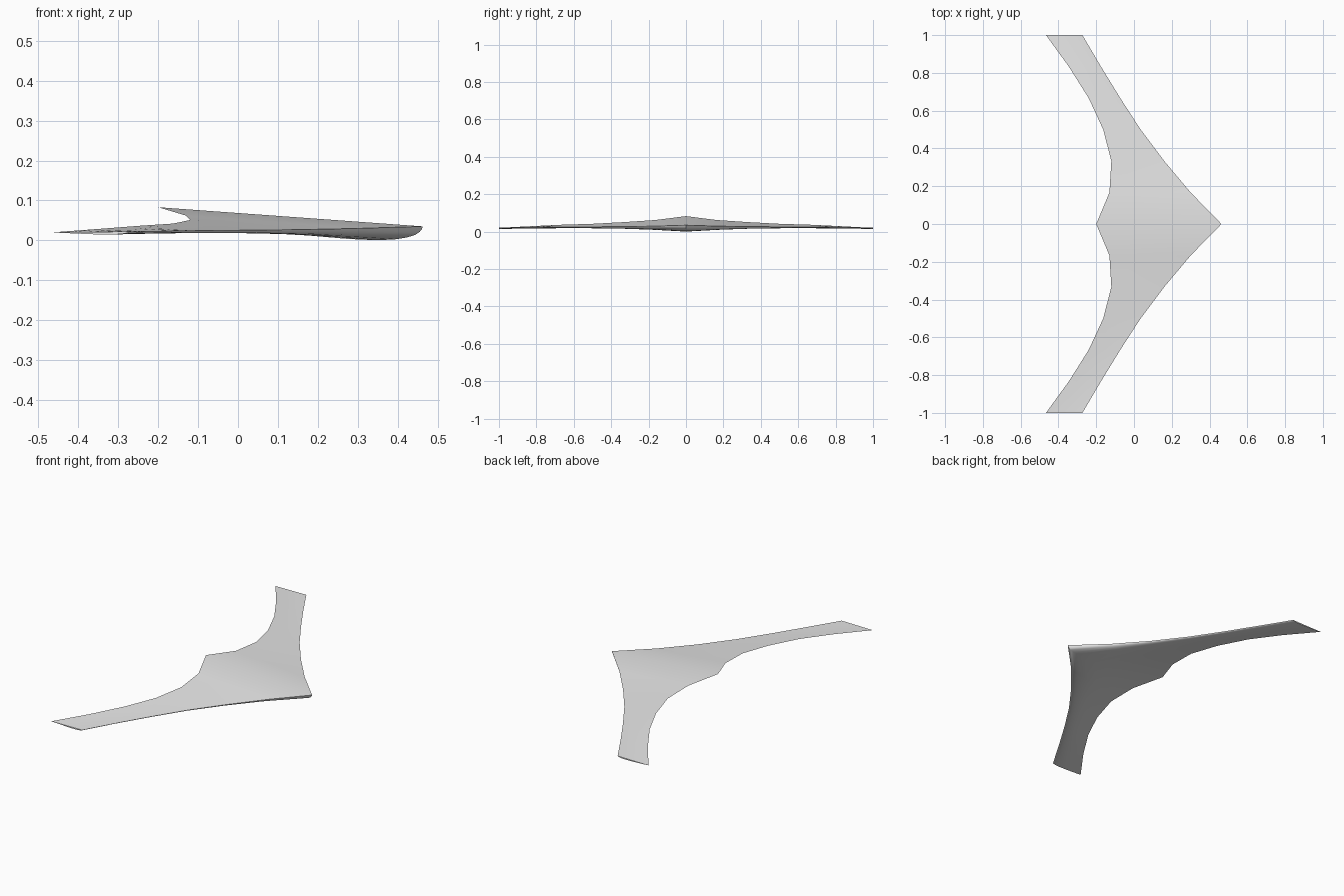
import bpy
import bmesh

cube = bpy.data.objects.get("Cube")
if cube:
    bpy.data.objects.remove(cube)

grey = bpy.data.materials.new("light_grey")
grey.use_nodes = True
colour = (0.8, 0.8, 0.8, 1)
grey.diffuse_color = colour
grey.node_tree.nodes["Principled BSDF"].inputs["Base Color"].default_value = colour

# Half-span stations, centre to tip: leading x, leading z, trailing x, trailing z, depth
stations = [
    (0.463, 0.035, -0.20, 0.083, 0.045),
    (0.30, 0.030, -0.13, 0.062, 0.027),
    (0.16, 0.027, -0.12, 0.051, 0.016),
    (0.035, 0.026, -0.163, 0.042, 0.011),
    (-0.073, 0.025, -0.24, 0.037, 0.009),
    (-0.175, 0.024, -0.345, 0.029, 0.008),
    (-0.273, 0.022, -0.466, 0.020, 0.007),
]
# Underside profile: chord fraction, fraction of full depth
belly = [(0.004, 0.17), (0.012, 0.32), (0.03, 0.51), (0.06, 0.68), (0.1, 0.82),
         (0.17, 0.95), (0.28, 1), (0.4, 0.91), (0.55, 0.71), (0.75, 0.4)]


def section(bm, y, lead_x, lead_z, trail_x, trail_z, depth):
    """Flat-topped airfoil loop with shared leading and trailing points."""
    upper = [(0, 0)] + [(t, 0) for t, d in belly] + [(1, 0)]
    loop = upper + belly[::-1]
    return [bm.verts.new((lead_x + t * (trail_x - lead_x), y,
                          lead_z + t * (trail_z - lead_z) - d * depth))
            for t, d in loop]


# Swept flying wing, lofted from tip to tip
bm = bmesh.new()
last = len(stations) - 1
rings = [section(bm, i / last, *stations[abs(i)]) for i in range(-last, last + 1)]
for a, b in zip(rings, rings[1:]):
    for k in range(len(a)):
        n = (k + 1) % len(a)
        bm.faces.new((a[k], a[n], b[n], b[k]))
bm.faces.new(rings[0])
bm.faces.new(rings[-1])
bmesh.ops.recalc_face_normals(bm, faces=bm.faces)

mesh = bpy.data.meshes.new("flying_wing")
bm.to_mesh(mesh)
bm.free()
mesh.materials.append(grey)
wing = bpy.data.objects.new("flying_wing", mesh)
bpy.context.collection.objects.link(wing)

bpy.ops.object.select_all(action='DESELECT')
wing.select_set(True)
bpy.context.view_layer.objects.active = wing
bpy.ops.object.shade_smooth_by_angle(angle=0.6)
